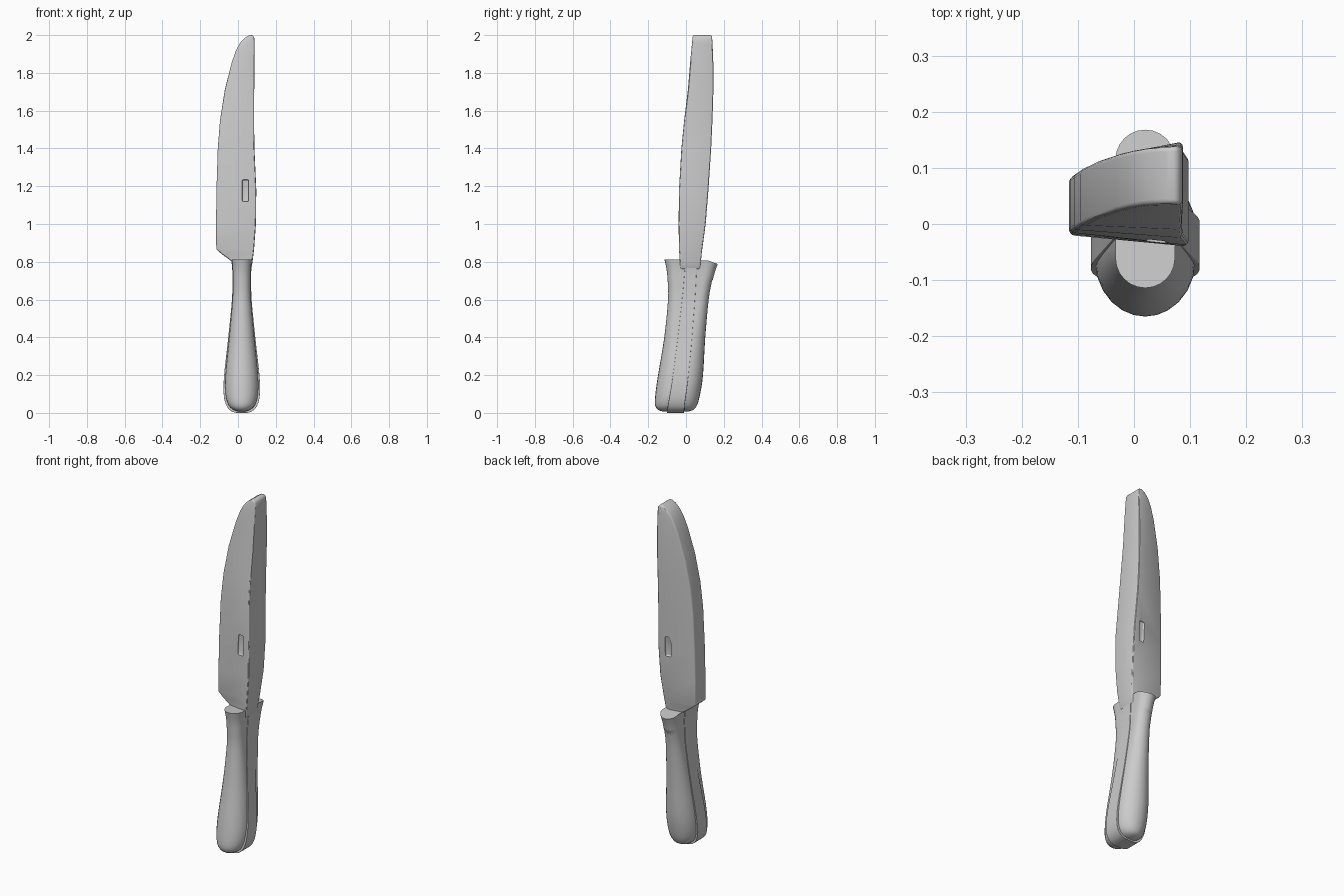
import bpy, bmesh, math

cube = bpy.data.objects.get("Cube")
if cube:
    bpy.data.objects.remove(cube, do_unlink=True)

grey = bpy.data.materials.new("plain grey")
grey.use_nodes = True
grey.diffuse_color = (0.6, 0.6, 0.6, 1)
grey.node_tree.nodes["Principled BSDF"].inputs["Base Color"].default_value = (0.6, 0.6, 0.6, 1)


def select_only(obj):
    bpy.ops.object.select_all(action="DESELECT")
    obj.select_set(True)
    bpy.context.view_layer.objects.active = obj


def loft(name, rings):
    """Join equal-length rings of points into a closed, capped solid."""
    bm = bmesh.new()
    loops = [[bm.verts.new(p) for p in ring] for ring in rings]
    count = len(loops[0])
    for low, high in zip(loops, loops[1:]):
        for i in range(count):
            j = (i + 1) % count
            bm.faces.new((low[i], low[j], high[j], high[i]))
    bm.faces.new(loops[0])
    bm.faces.new(loops[-1])
    bmesh.ops.recalc_face_normals(bm, faces=bm.faces)
    mesh = bpy.data.meshes.new(name)
    bm.to_mesh(mesh)
    bm.free()
    mesh.materials.append(grey)
    obj = bpy.data.objects.new(name, mesh)
    bpy.context.collection.objects.link(obj)
    return obj


def bevel(obj, width, angle):
    mod = obj.modifiers.new("soft_edges", "BEVEL")
    mod.width = width
    mod.segments = 3
    mod.limit_method = "ANGLE"
    mod.angle_limit = math.radians(angle)


def apply_all(obj):
    select_only(obj)
    for mod in list(obj.modifiers):
        bpy.ops.object.modifier_apply(modifier=mod.name)


def smooth(obj, angle=35):
    select_only(obj)
    bpy.ops.object.shade_smooth_by_angle(angle=math.radians(angle))


def refine(rows, steps):
    """Catmull-Rom interpolation between section rows."""
    result = []
    for i in range(len(rows) - 1):
        a, b, c = rows[max(i - 1, 0)], rows[i], rows[i + 1]
        d = rows[min(i + 2, len(rows) - 1)]
        for s in range(steps):
            t = s / steps
            result.append([q + t / 2 * (r - p + t * (2 * p - 5 * q + 4 * r - e
                           + t * (3 * (q - r) + e - p)))
                           for p, q, r, e in zip(a, b, c, d)])
    return result + [rows[-1]]


# Blade sections: height, cutting edge x, spine x, spine front y, spine back y, edge middle y
blade_rows = [
    (0.76, -0.02, 0.07, -0.03, 0.075, 0.024),
    (0.8, -0.03, 0.077, -0.034, 0.079, 0.026),
    (0.84, -0.085, 0.082, -0.036, 0.083, 0.028),
    (0.865, -0.115, 0.085, -0.038, 0.086, 0.03),
    (1.0, -0.116, 0.095, -0.04, 0.105, 0.032),
    (1.18, -0.114, 0.097, -0.038, 0.12, 0.035),
    (1.4, -0.107, 0.087, -0.025, 0.135, 0.04),
    (1.55, -0.095, 0.085, -0.01, 0.142, 0.048),
    (1.71, -0.07, 0.086, 0.01, 0.147, 0.06),
    (1.855, -0.033, 0.087, 0.022, 0.146, 0.073),
    (1.92, -0.01, 0.087, 0.028, 0.143, 0.079),
    (1.96, 0.012, 0.087, 0.032, 0.141, 0.083),
    (1.985, 0.035, 0.086, 0.034, 0.139, 0.086),
    (2.0, 0.06, 0.078, 0.036, 0.138, 0.087),
]
edge_half = 0.05
blade = loft("blade", [
    [(xe, ye - edge_half, z), (xs, yf, z), (xs, yb, z), (xe, ye + edge_half, z)]
    for z, xe, xs, yf, yb, ye in blade_rows])
bevel(blade, 0.008, 40)
apply_all(blade)

# Shallow rounded slot on each blade face
for side, y, tilt in (("front", -0.031, -0.04), ("back", 0.112, -0.08)):
    bpy.ops.mesh.primitive_cube_add(size=1, location=(0.039, y, 1.177), rotation=(tilt, 0, 0))
    cutter = bpy.context.object
    cutter.name = side + "_slot_cutter"
    cutter.hide_render = True
    cutter.scale = (0.034, 0.024, 0.115)
    bpy.ops.object.transform_apply(location=False, rotation=False, scale=True)
    cutter.data.materials.append(grey)
    bevel(cutter, 0.006, 30)
    cut = blade.modifiers.new(side + "_slot", "BOOLEAN")
    cut.operation = "DIFFERENCE"
    cut.object = cutter
    apply_all(blade)
    bpy.data.objects.remove(cutter, do_unlink=True)
smooth(blade, 30)

# Handle sections: height, half width, front y, back y
handle_rows = [
    (0.008, 0.02, -0.125, 0.015),
    (0.018, 0.047, -0.15, 0.042),
    (0.045, 0.072, -0.164, 0.06),
    (0.1, 0.087, -0.162, 0.075),
    (0.2, 0.087, -0.148, 0.09),
    (0.4, 0.067, -0.115, 0.102),
    (0.6, 0.049, -0.095, 0.12),
    (0.7, 0.047, -0.097, 0.138),
    (0.76, 0.048, -0.103, 0.152),
    (0.812, 0.053, -0.114, 0.168),
]
sections = refine(handle_rows, 4)
middle_x = 0.02


def stadium(z, half, front, back, steps=12):
    """Section with straight flanks and rounded front and back."""
    radius = min(half, (back - front) / 2)
    points = []
    for centre, start in ((back - radius, 0), (front + radius, math.pi)):
        for k in range(steps + 1):
            a = start + math.pi * k / steps
            y = centre + radius * math.sin(a)
            drop = 0.35 * max(0, y - 0.1) if z > 0.7 else 0
            points.append((middle_x + half * math.cos(a), y, z - drop))
    return points


handle = loft("handle", [stadium(*row) for row in sections])
smooth(handle, 40)


# Core band running between the two rounded handle halves
def band(z, half, front, back):
    centre, depth = (front + back) / 2, 0.045 - 0.018 * z
    wide = half + 0.009 * (1 - z)
    return [(middle_x + sx * wide, centre + sy * depth, z - 0.008)
            for sx, sy in ((-1, -1), (1, -1), (1, 1), (-1, 1))]


core = loft("handle_core", [band(*row) for row in sections])
bevel(core, 0.006, 50)
smooth(core, 40)
